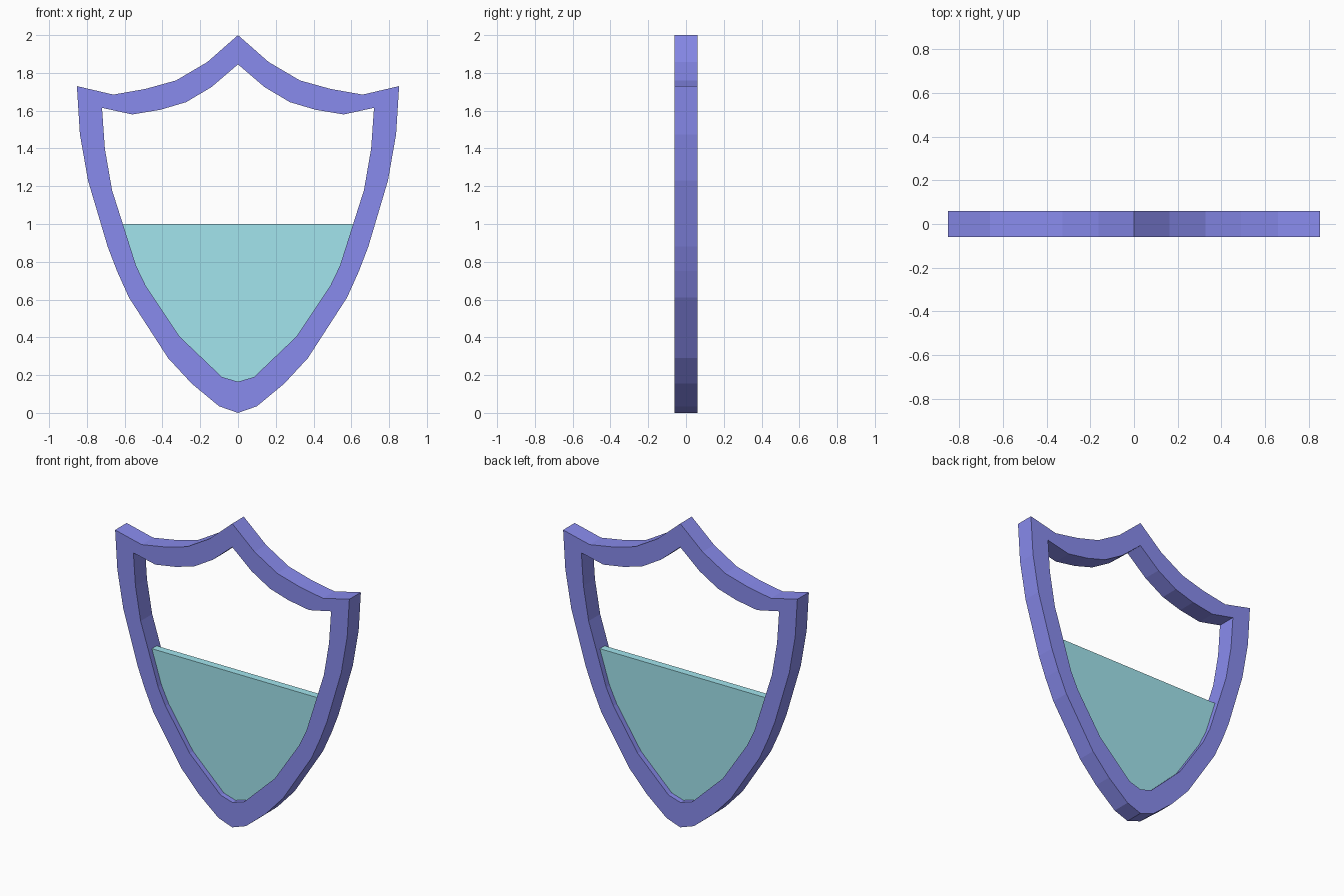
import bpy, bmesh, math
from mathutils import Vector

if "Cube" in bpy.data.objects:
    bpy.data.objects.remove(bpy.data.objects["Cube"])

# Right half profiles (x, z), from top centre to bottom centre
OUTER = [(0, 2), (0.163, 1.857), (0.328, 1.76), (0.49, 1.715), (0.66, 1.685),
         (0.853, 1.73), (0.837, 1.475), (0.794, 1.23), (0.69, 0.88),
         (0.64, 0.75), (0.577, 0.61), (0.37, 0.29), (0.245, 0.155),
         (0.10, 0.035), (0, 0)]
INNER_TOP = [(0, 1.845), (0.14, 1.725), (0.275, 1.645), (0.41, 1.605),
             (0.56, 1.58), (0.72, 1.615), (0.705, 1.40), (0.667, 1.18)]
INNER_LOW = [(0.61, 1.0), (0.54, 0.78), (0.487, 0.67), (0.31, 0.405),
             (0.085, 0.19), (0, 0.165)]


def mirrored(half):
    return half + [(-x, z) for x, z in reversed(half) if x > 0]


def material(name, color):
    mat = bpy.data.materials.new(name)
    mat.diffuse_color = (*color, 1)
    mat.use_nodes = True
    mat.node_tree.nodes["Principled BSDF"].inputs["Base Color"].default_value = mat.diffuse_color
    return mat


def plate(name, loops, half_depth, mat):
    """Fill closed outlines (later ones are holes) and extrude along y."""
    bm = bmesh.new()
    edges = []
    for loop in loops:
        vs = [bm.verts.new((x, -half_depth, z)) for x, z in loop]
        edges += [bm.edges.new((v, vs[i - 1])) for i, v in enumerate(vs)]
    bmesh.ops.triangle_fill(bm, edges=edges, use_beauty=True, normal=(0, -1, 0))
    ext = bmesh.ops.extrude_face_region(bm, geom=bm.faces[:], use_keep_orig=True)
    moved = [g for g in ext["geom"] if isinstance(g, bmesh.types.BMVert)]
    bmesh.ops.translate(bm, verts=moved, vec=Vector((0, 2 * half_depth, 0)))
    bmesh.ops.recalc_face_normals(bm, faces=bm.faces[:])
    bmesh.ops.dissolve_limit(bm, angle_limit=math.radians(0.5),
                             verts=bm.verts[:], edges=bm.edges[:])
    mesh = bpy.data.meshes.new(name)
    bm.to_mesh(mesh)
    bm.free()
    mesh.materials.append(mat)
    obj = bpy.data.objects.new(name, mesh)
    bpy.context.collection.objects.link(obj)
    return obj


# Shield-shaped rim with open centre
plate("shield_frame", [mirrored(OUTER), mirrored(INNER_TOP + INNER_LOW)], 0.06,
      material("frame_blue", (0.25, 0.26, 0.85)))

# Recessed panel filling the lower half
plate("lower_panel", [mirrored(INNER_LOW)], 0.025,
      material("panel_teal", (0.36, 0.78, 0.85)))
